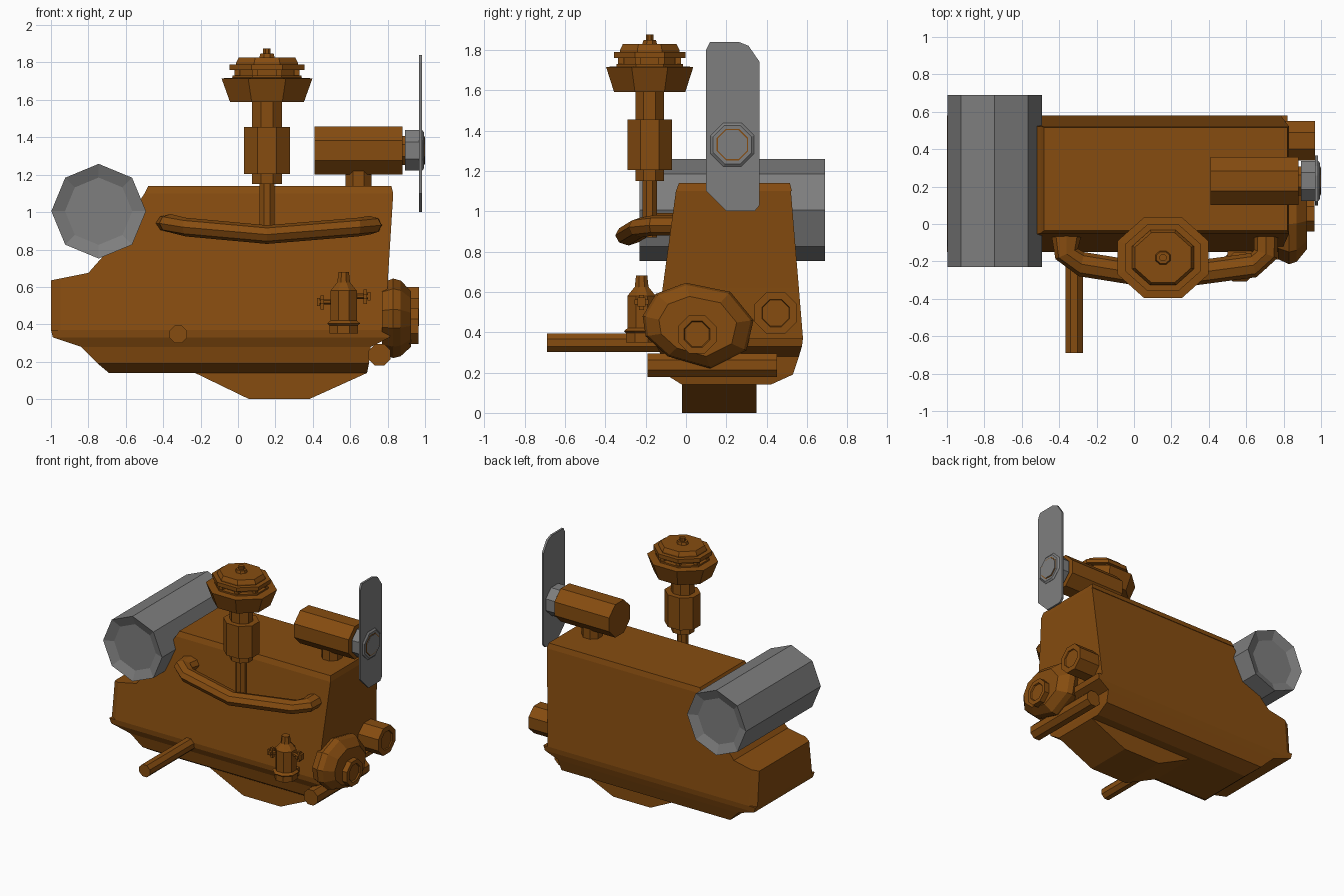
import bpy, bmesh, math
from mathutils import Vector

if "Cube" in bpy.data.objects:
    bpy.data.objects.remove(bpy.data.objects["Cube"])


def material(name, rgb):
    m = bpy.data.materials.new(name)
    m.diffuse_color = (*rgb, 1)
    m.use_nodes = True
    m.node_tree.nodes["Principled BSDF"].inputs["Base Color"].default_value = m.diffuse_color
    return m


BROWN = material("rust_brown", (0.24, 0.073, 0.005))
GRAY = material("metal_gray", (0.21, 0.21, 0.21))


def loft(name, rings, mat=BROWN):
    """Bridge equal-length rings of points and cap both ends."""
    bm = bmesh.new()
    vs = [[bm.verts.new(p) for p in r] for r in rings]
    n = len(vs[0])
    for a, b in zip(vs, vs[1:]):
        for i in range(n):
            j = (i + 1) % n
            bm.faces.new((a[i], a[j], b[j], b[i]))
    bm.faces.new(vs[0][::-1])
    bm.faces.new(vs[-1])
    bmesh.ops.recalc_face_normals(bm, faces=bm.faces[:])
    me = bpy.data.meshes.new(name)
    bm.to_mesh(me)
    bm.free()
    me.materials.append(mat)
    ob = bpy.data.objects.new(name, me)
    bpy.context.collection.objects.link(ob)
    return ob


def turned(name, axis, centre, profile, mat=BROWN, sides=8, flat=True, squash=1.0):
    """Stack of (position, radius) rings along an axis; centre = other two coordinates."""
    rings = []
    for t, r in profile:
        ring = []
        for i in range(sides):
            a = 2 * math.pi * (i + (0.5 if flat else 0)) / sides
            k = r / math.cos(math.pi / sides) if flat else r
            u, v = centre[0] + k * math.cos(a), centre[1] + k * squash * math.sin(a)
            ring.append({"x": (t, u, v), "y": (u, t, v), "z": (u, v, t)}[axis])
        rings.append(ring)
    return loft(name, rings, mat)


def rect_z(z, x0, x1, y0, y1):
    return [(x0, y0, z), (x1, y0, z), (x1, y1, z), (x0, y1, z)]


def box(name, x0, x1, y0, y1, z0, z1, mat=BROWN):
    return loft(name, [rect_z(z0, x0, x1, y0, y1), rect_z(z1, x0, x1, y0, y1)], mat)


# Engine block: side outline with walls that lean inward toward the top
def wall_y(z, back):
    t = (z - 0.37) / 0.73
    return 0.58 - 0.06 * t if back else -0.15 + 0.10 * t


outline = [(-0.95, 0.37), (0.785, 0.37), (0.80, 0.62), (0.83, 1.10),
           (-0.50, 1.10), (-0.69, 0.80), (-0.80, 0.675), (-0.95, 0.645)]
loft("engine_block", [[(x, wall_y(z, b), z) for x, z in outline] for b in (False, True)])
loft("block_end", [
    [(x, wall_y(z0, False) + i, z0), (x, wall_y(z0, True) - i, z0),
     (x, wall_y(z1, True) - i, z1), (x, wall_y(z1, False) + i, z1)]
    for x, i, z0, z1 in ((-0.95, 0, 0.37, 0.645), (-1.0, 0.03, 0.37, 0.635))])
loft("top_cover", [rect_z(1.10, -0.50, 0.83, -0.05, 0.525),
                   rect_z(1.14, -0.48, 0.82, -0.035, 0.515)])

# Lower pan and sump
loft("lower_pan", [rect_z(0.37, -1.0, 0.82, -0.15, 0.58),
                   rect_z(0.33, -0.99, 0.81, -0.145, 0.575),
                   rect_z(0.28, -0.84, 0.71, -0.12, 0.56),
                   rect_z(0.19, -0.75, 0.70, -0.10, 0.53),
                   rect_z(0.14, -0.69, 0.69, -0.02, 0.42)])
sump = [(-0.25, 0.20), (-0.25, 0.15), (0.06, 0), (0.38, 0), (0.69, 0.14), (0.69, 0.20)]
loft("sump", [[(x, y, z) for x, z in sump] for y in (-0.02, 0.35)])

# Large gray drum with dished ends
turned("gray_drum", "y", (-0.745, 1.005),
       [(-0.20, 0.18), (-0.23, 0.253), (0.69, 0.253), (0.66, 0.18)], GRAY, flat=False).scale = (1, 1, 1)

# Air cleaner stack
AC = (0.155, -0.18)
SQ = 0.89
turned("intake_pipe", "z", AC, [(0.87, 0.04), (1.16, 0.04)], squash=SQ)
turned("air_cleaner_body", "z", AC,
       [(1.15, 0.08), (1.205, 0.08), (1.205, 0.123), (1.455, 0.123), (1.455, 0.08), (1.60, 0.08)], squash=SQ)
turned("air_cleaner_bowl", "z", AC, [(1.59, 0.198), (1.715, 0.243), (1.72, 0.16)], squash=SQ)
turned("air_cleaner_core", "z", AC, [(1.71, 0.145), (1.77, 0.145)], squash=SQ)
for i in range(8):
    a = math.pi * (i + 0.5) / 4
    x, y = AC[0] + 0.172 * math.cos(a), AC[1] + 0.172 * SQ * math.sin(a)
    box("vent_post", x - 0.015, x + 0.015, y - 0.015, y + 0.015, 1.71, 1.77)
turned("air_cleaner_lower_ring", "z", AC, [(1.715, 0.185), (1.73, 0.185)], squash=SQ)
turned("air_cleaner_cap", "z", AC,
       [(1.76, 0.20), (1.79, 0.20), (1.79, 0.165), (1.80, 0.165), (1.828, 0.15)], squash=SQ)
turned("cap_nut", "z", AC,
       [(1.825, 0.042), (1.848, 0.035), (1.848, 0.02), (1.875, 0.02)], squash=SQ)

# Manifold tube along the front
path = [Vector(p) for p in ((-0.36, -0.04, 0.94), (-0.36, -0.16, 0.94), (-0.28, -0.215, 0.92),
                            (0.155, -0.285, 0.88), (0.64, -0.22, 0.92), (0.705, -0.16, 0.93),
                            (0.705, -0.04, 0.93))]
rings = []
for i, p in enumerate(path):
    d = path[min(i + 1, len(path) - 1)] - path[max(i - 1, 0)]
    side = Vector((d.y, -d.x, 0)).normalized()
    w = 0.085 if i == 0 else 0.066
    rings.append([p + side * w * math.cos(a) + Vector((0, 0, 0.05 * math.sin(a)))
                  for a in (math.pi * k / 4 for k in range(8))])
loft("manifold", rings)

# Fan drive housing, hub and blade
FAN = (0.23, 1.33)
turned("fan_housing", "x", FAN, [(0.41, 0.128), (0.88, 0.128)])
turned("fan_stem", "z", (0.645, 0.23), [(1.12, 0.07), (1.24, 0.07)])
turned("fan_shaft", "x", FAN, [(0.87, 0.078), (0.997, 0.078)])
turned("fan_hub", "x", FAN, [(0.893, 0.108), (0.985, 0.108), (0.995, 0.095)], GRAY)
turned("fan_hub_cap", "x", FAN, [(0.99, 0.072), (1.0, 0.072)], GRAY)
blade = [(0.12, 1.84), (0.26, 1.84), (0.31, 1.82), (0.365, 1.74), (0.365, 1.03),
         (0.34, 1.0), (0.20, 1.0), (0.10, 1.10), (0.10, 1.80)]
loft("fan_blade", [[(x, y, z) for y, z in blade] for x in (0.968, 0.984)], GRAY)

# Irregular pump housing on the right end
pump = [(0.0, 0.645), (0.22, 0.60), (0.335, 0.46), (0.30, 0.31), (0.12, 0.22),
        (-0.09, 0.28), (-0.20, 0.38), (-0.215, 0.48), (-0.15, 0.59)]
loft("pump_housing", [[(x, 0.055 + (y - 0.055) * s, 0.42 + (z - 0.42) * s) for y, z in pump]
                      for x, s in ((0.77, 0.9), (0.83, 1.0), (0.87, 0.95), (0.925, 0.70))])
turned("pump_nub", "x", (0.055, 0.39),
       [(0.90, 0.095), (0.965, 0.095), (0.965, 0.065), (0.955, 0.06)])
turned("side_port", "x", (0.445, 0.495),
       [(0.77, 0.105), (0.968, 0.105), (0.968, 0.068), (0.96, 0.065)])

# Cross tube under the right end and outlet pipe at the front
turned("cross_tube", "y", (0.757, 0.237), [(-0.19, 0.058), (0.45, 0.058)])
turned("outlet_pipe", "y", (-0.32, 0.347), [(-0.69, 0.046), (-0.10, 0.046)])

# Fuel filter with a small valve on each side
FF = (0.565, -0.22)
turned("fuel_filter", "z", FF,
       [(0.35, 0.077), (0.395, 0.077), (0.405, 0.088), (0.42, 0.07), (0.58, 0.07),
        (0.625, 0.034), (0.68, 0.028)])
box("filter_bracket", 0.50, 0.63, -0.20, -0.10, 0.36, 0.42)
for s, z in ((-1, 0.52), (1, 0.55)):
    cx = FF[0] + s * 0.115
    turned("valve_stem", "x", (FF[1], z),
           [(FF[0] + s * 0.05, 0.012), (FF[0] + s * 0.138, 0.012)], sides=6)
    box("valve_bar", cx - 0.01, cx + 0.01, FF[1] - 0.012, FF[1] + 0.012, z - 0.04, z + 0.035)
    box("valve_cross", cx - 0.01, cx + 0.01, FF[1] - 0.035, FF[1] + 0.035, z - 0.012, z + 0.012)
    ex = FF[0] + s * 0.135
    box("valve_end", ex - 0.008, ex + 0.008, FF[1] - 0.02, FF[1] + 0.02, z - 0.022, z + 0.022)
